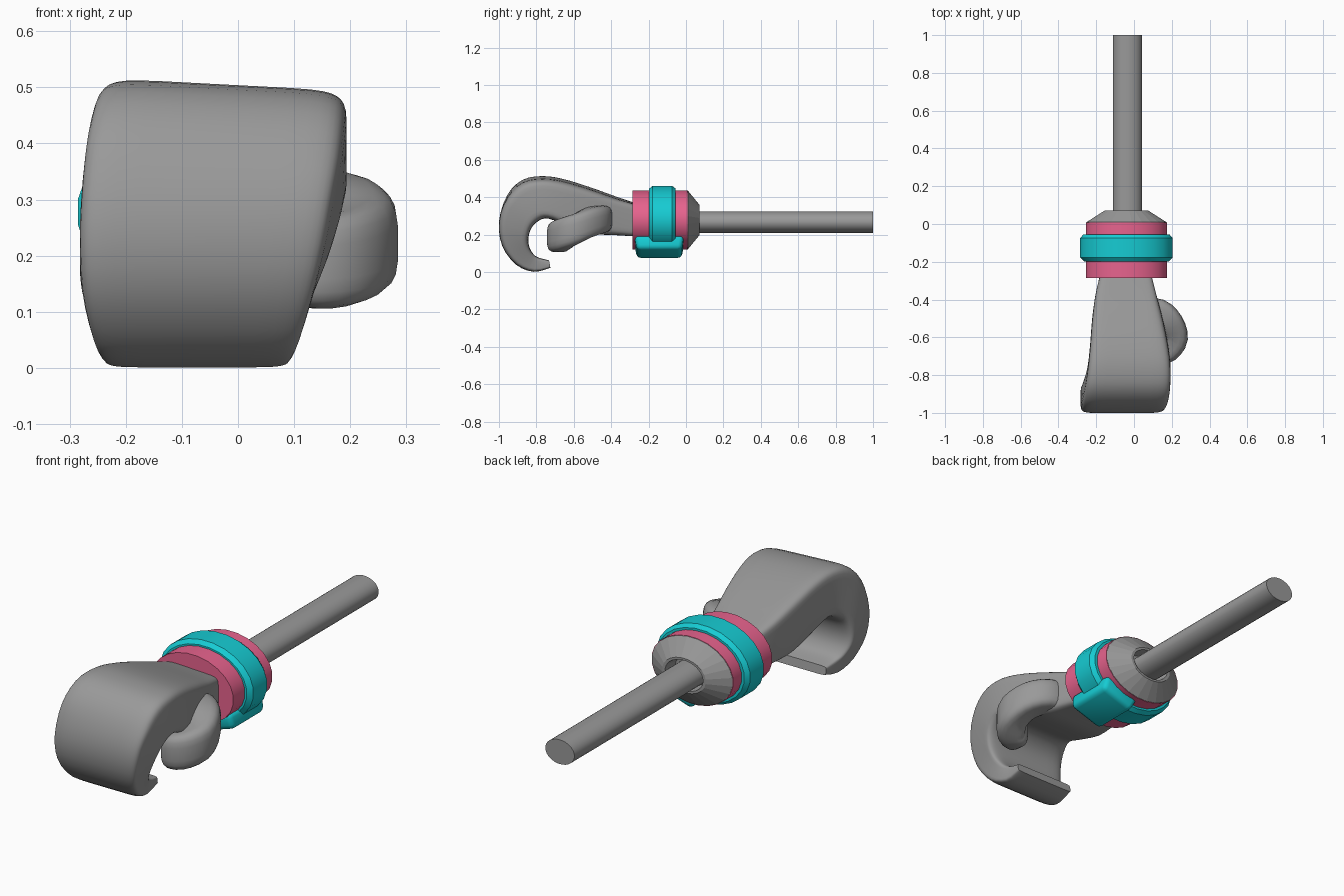
import bpy, bmesh, math
from mathutils import Vector as V

if "Cube" in bpy.data.objects:
    bpy.data.objects.remove(bpy.data.objects["Cube"])


def material(name, rgb):
    m = bpy.data.materials.new(name)
    m.diffuse_color = (*rgb, 1)
    m.use_nodes = True
    m.node_tree.nodes["Principled BSDF"].inputs["Base Color"].default_value = m.diffuse_color
    return m


PINK = material("pink", (0.8, 0.125, 0.27))
TEAL = material("teal", (0.008, 0.6, 0.65))
GREY = material("dark_grey", (0.32, 0.32, 0.32))
X, Z = V((1, 0, 0)), V((0, 0, 1))


def ring(c, u, v, p=2, n=20):
    """Superellipse section: centre c, half-axis vectors u and v, squareness p."""
    f = lambda t: math.copysign(abs(t) ** (2 / p), t)
    return [V(c) + u * f(math.cos(math.tau * (i + .5) / n))
            + v * f(math.sin(math.tau * (i + .5) / n)) for i in range(n)]


def finish(name, bm, mat, angle):
    bmesh.ops.recalc_face_normals(bm, faces=bm.faces)
    me = bpy.data.meshes.new(name)
    bm.to_mesh(me)
    bm.free()
    ob = bpy.data.objects.new(name, me)
    bpy.context.collection.objects.link(ob)
    me.materials.append(mat)
    if angle:
        bpy.ops.object.select_all(action='DESELECT')
        ob.select_set(True)
        bpy.context.view_layer.objects.active = ob
        bpy.ops.object.shade_smooth_by_angle(angle=math.radians(angle))
    return ob


def loft(name, rings, mat=GREY, angle=35):
    bm = bmesh.new()
    rows = [[bm.verts.new(co) for co in r] for r in rings]
    n = len(rows[0])
    for a, b in zip(rows, rows[1:]):
        for i in range(n):
            j = (i + 1) % n
            bm.faces.new((a[i], a[j], b[j], b[i]))
    bm.faces.new(rows[0])
    bm.faces.new(rows[-1][::-1])
    return finish(name, bm, mat, angle)


def lathe(name, stations, centre, mat=GREY, angle=35, n=24):
    """Elliptical turned part along y from (y, x radius, z radius)."""
    return loft(name, [ring((centre[0], y, centre[1]), X * a, Z * b, 2, n)
                       for y, a, b in stations], mat, angle)


# Forearm rod
lathe("forearm", [(0.0, .077, .058), (1.0, .077, .058)], (-.035, .267))

# Tapered sleeve end with a recess around the forearm
C = (-.04, .278)
lathe("sleeve_end", [(0, .215, .16), (.01, .213, .158), (.072, .115, .082),
                     (.072, .1, .072), (.01, .09, .066)], C, angle=0)

# Pink cuff
lathe("cuff", [(-.285, .216, .16), (.009, .216, .16)], C, PINK)

# Watch strap and its case, turned to the lower right
lathe("strap", [(-.198, .205, .15), (-.198, .226, .168), (-.178, .247, .184),
                (-.075, .247, .184), (-.055, .23, .17), (-.055, .205, .15)], C, TEAL, 25)
bm = bmesh.new()
bmesh.ops.create_cube(bm, size=1)
for v in bm.verts:
    k = 1 if v.co.z > 0 else .9
    v.co = V((v.co.x * .195 * k, v.co.y * .265 * k, v.co.z * .075))
bmesh.ops.bevel(bm, geom=bm.edges[:], offset=.022, segments=3, affect='EDGES', profile=.5)
case = finish("watch_case", bm, TEAL, 40)
case.location = (.065, -.143, .132)
case.rotation_euler.y = math.radians(-18)

# Curled hand: outer (y, z), inner (y, z), left x, right x
HAND = [(-.27, .372, -.27, .19, -.18, .092), (-.38, .41, -.38, .197, -.205, .12),
        (-.52, .46, -.50, .205, -.222, .155), (-.66, .502, -.64, .25, -.233, .182),
        (-.77, .516, -.735, .285, -.244, .193), (-.875, .495, -.785, .275, -.258, .192),
        (-.957, .412, -.825, .237, -.273, .182), (-1, .27, -.842, .185, -.282, .162),
        (-.983, .14, -.838, .135, -.278, .136), (-.91, .04, -.815, .095, -.258, .11),
        (-.815, .001, -.785, .076, -.238, .092), (-.725, .022, -.732, .062, -.228, .086)]


def spline(rows, steps=3):
    """Catmull-Rom resampling of a table of stations."""
    out = []
    for i in range(len(rows) - 1):
        a, b, c, d = (rows[min(max(k, 0), len(rows) - 1)] for k in range(i - 1, i + 3))
        for s in range(steps):
            t = s / steps
            out.append([.5 * (2 * q + (r - p) * t + (2 * p - 5 * q + 4 * r - w) * t * t
                              + (3 * q - p - 3 * r + w) * t ** 3)
                        for p, q, r, w in zip(a, b, c, d)])
    return out + [list(rows[-1])]


rings = []
for oy, oz, iy, iz, xl, xr in spline(HAND):
    o, i = V((0, oy, oz)), V((0, iy, iz))
    r = ring((o + i) / 2 + X * (xl + xr) / 2, X * (xr - xl) / 2, (o - i) / 2, 8, 36)
    for co in r:  # the knuckle side slopes down to the right
        co.z -= .022 * max(0, (co.x + .23) / .42) * min(1, max(0, (co.z - .3) / .1))
    rings.append(r)
loft("hand", rings)

# Hooked thumb: centre x, y, z, half thickness, half height
THUMB = [(.04, -.455, .285, .06, .07), (.13, -.465, .282, .07, .073),
         (.193, -.525, .262, .07, .08), (.216, -.605, .222, .07, .086),
         (.178, -.668, .195, .066, .086), (.125, -.685, .185, .06, .078),
         (.103, -.688, .182, .042, .056)]
path = spline(THUMB)
rings = []
for k, (x, y, z, a, b) in enumerate(path):
    p, q = path[max(k - 1, 0)], path[min(k + 1, len(path) - 1)]
    d = V((q[0] - p[0], q[1] - p[1], 0)).normalized()
    rings.append(ring((x, y, z), d.cross(Z) * a, Z * b, 3.6, 20))
loft("thumb", rings, angle=50)
